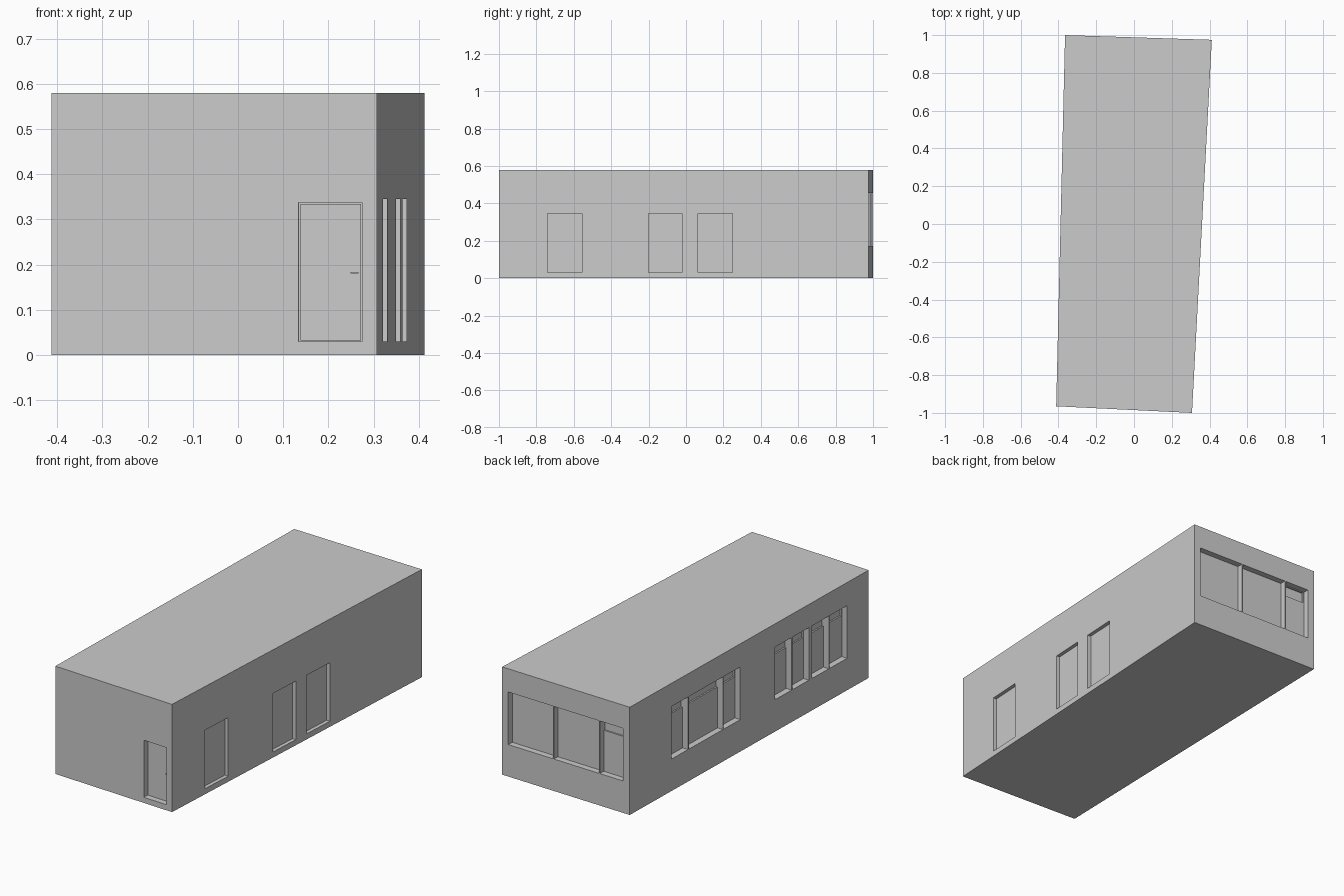
import bpy, bmesh
from mathutils import Vector, Matrix

if "Cube" in bpy.data.objects:
    bpy.data.objects.remove(bpy.data.objects["Cube"], do_unlink=True)

HEIGHT = 0.58
CORNERS = [Vector(c) for c in ((-0.412, -0.965, 0), (0.307, -1, 0), (0.412, 0.975, 0), (-0.365, 1, 0))]
FRONT, EAST, BACK, WEST = range(4)

grey = bpy.data.materials.new("plain_grey")
grey.use_nodes = True
GREY = (0.6, 0.6, 0.6, 1)
grey.diffuse_color = GREY
grey.node_tree.nodes["Principled BSDF"].inputs["Base Color"].default_value = GREY


def wall_frame(i):
    """Local axes of a wall: along it, outward, up."""
    a, b = CORNERS[i], CORNERS[(i + 1) % 4]
    u, up = (b - a).normalized(), Vector((0, 0, 1))
    n = u.cross(up)
    m = Matrix((u, n, up)).transposed().to_4x4()
    m.translation = a
    return m


def add_box(bm, wall, u, out, z):
    """Box on a wall, from ranges along, outward and up."""
    spans = (u, out, z)
    centre = Vector([(s[0] + s[1]) / 2 for s in spans])
    size = Vector([s[1] - s[0] for s in spans])
    m = wall_frame(wall) @ Matrix.Translation(centre) @ Matrix.Diagonal((*size, 1))
    bmesh.ops.create_cube(bm, size=1, matrix=m)


def make_object(name, bm):
    bmesh.ops.recalc_face_normals(bm, faces=bm.faces[:])
    mesh = bpy.data.meshes.new(name)
    bm.to_mesh(mesh)
    bm.free()
    mesh.materials.append(grey)
    ob = bpy.data.objects.new(name, mesh)
    bpy.context.collection.objects.link(ob)
    return ob


def cut(target, bm):
    """Subtract the boxes in bm from the target."""
    cutter = make_object("opening_cutter", bm)
    cutter.hide_render = True
    mod = target.modifiers.new("openings", 'BOOLEAN')
    mod.operation, mod.solver, mod.object = 'DIFFERENCE', 'EXACT', cutter
    bpy.context.view_layer.objects.active = target
    bpy.ops.object.modifier_apply(modifier=mod.name)
    bpy.data.objects.remove(cutter, do_unlink=True)


# Building block
bm = bmesh.new()
floor = bm.faces.new([bm.verts.new(c) for c in CORNERS])
top = bmesh.ops.extrude_face_region(bm, geom=[floor])["geom"]
bmesh.ops.translate(bm, vec=(0, 0, HEIGHT), verts=[v for v in top if isinstance(v, bmesh.types.BMVert)])
building = make_object("building", bm)

# Openings: wall, start, end, mullions, panes that have a vent
DEPTH, SIDE_DEPTH = 0.033, 0.02
DOOR_Z, SIDE_Z, WINDOW_Z, VENT_Z = (0.03, 0.337), (0.03, 0.345), (0.172, 0.455), 0.393
windows = [
    (BACK, 0.037, 0.738, [0.312, 0.592], [2]),
    (WEST, 0.344, 0.909, [0.483, 0.77], [0, 1, 2]),
    (WEST, 1.195, 1.474, [1.335], [0, 1]),
    (WEST, 1.498, 1.789, [1.641], [0, 1]),
]
door = (0.546, 0.687)

openings, vents, mullions = bmesh.new(), bmesh.new(), bmesh.new()
add_box(openings, FRONT, door, (-DEPTH, 0.05), DOOR_Z)
for u in ((0.26, 0.445), (0.80, 0.98), (1.065, 1.25)):
    add_box(openings, EAST, u, (-SIDE_DEPTH, 0.05), SIDE_Z)
for wall, start, end, bars, vented in windows:
    add_box(openings, wall, (start, end), (-DEPTH, 0.05), WINDOW_Z)
    for b in bars:
        add_box(mullions, wall, (b - 0.003, b + 0.003), (-DEPTH - 0.01, 0), WINDOW_Z)
    edges = [start, *bars, end]
    for p in vented:
        add_box(vents, wall, (edges[p] + 0.004, edges[p + 1] - 0.004),
                (-DEPTH - 0.008, -DEPTH + 0.01), (VENT_Z, WINDOW_Z[1] - 0.004))
cut(building, openings)
cut(building, vents)
make_object("window_mullions", mullions)

# Front door leaf and its handle
bm = bmesh.new()
add_box(bm, FRONT, (door[0] + 0.003, door[1] - 0.004), (-DEPTH - 0.005, -DEPTH + 0.004),
        (DOOR_Z[0] + 0.002, DOOR_Z[1] - 0.003))
make_object("front_door", bm)
bm = bmesh.new()
add_box(bm, FRONT, (0.661, 0.678), (-DEPTH + 0.01, -DEPTH + 0.013), (0.181, 0.184))
add_box(bm, FRONT, (0.675, 0.678), (-DEPTH, -DEPTH + 0.013), (0.181, 0.184))
make_object("door_handle", bm)
